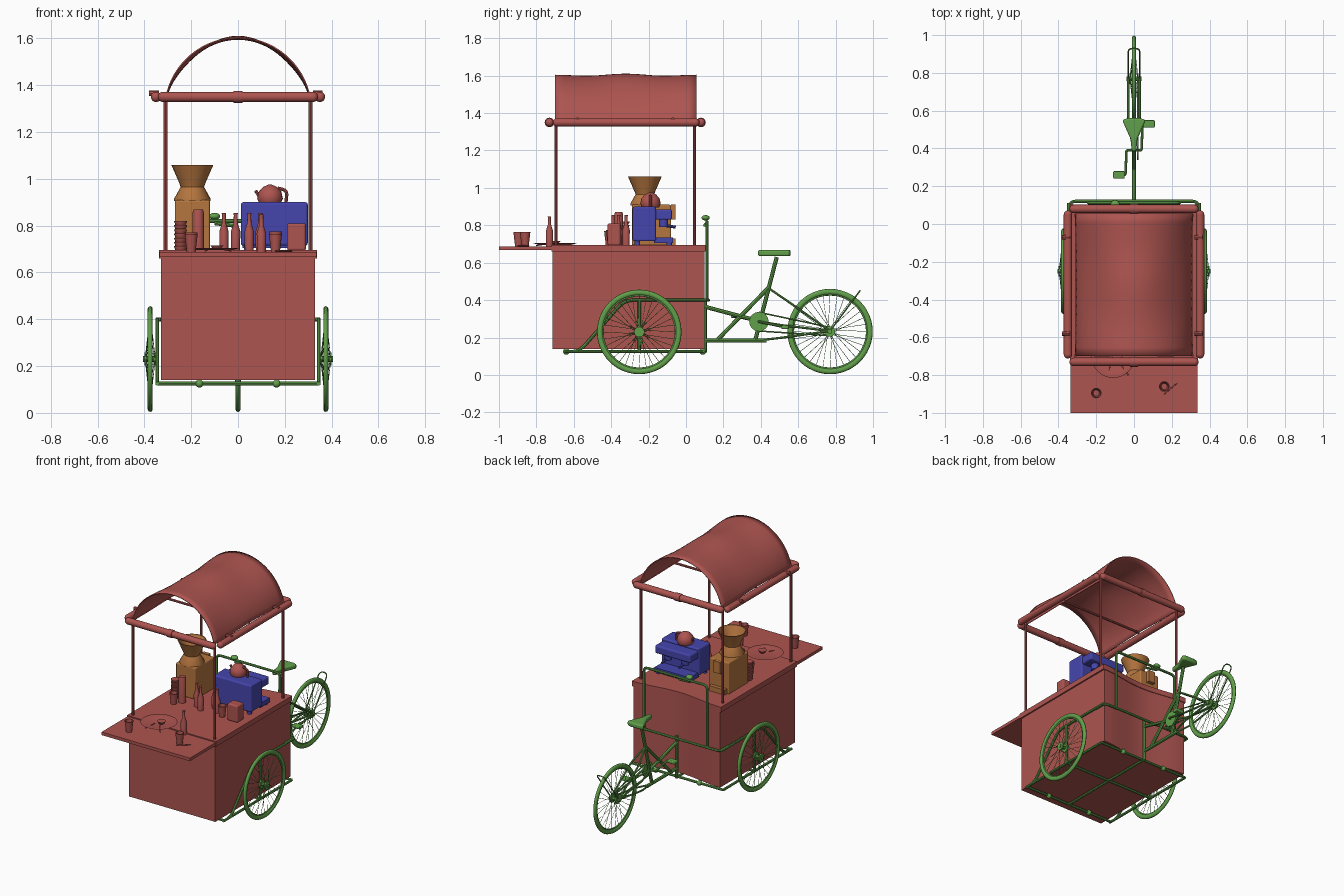
import bpy, bmesh, math
from mathutils import Vector

cube = bpy.data.objects.get("Cube")
if cube:
    bpy.data.objects.remove(cube, do_unlink=True)


def material(name, rgb):
    m = bpy.data.materials.new(name)
    m.use_nodes = True
    m.diffuse_color = (*rgb, 1)
    m.node_tree.nodes["Principled BSDF"].inputs["Base Color"].default_value = (*rgb, 1)
    return m


RED = material("brick_red", (0.42, 0.09, 0.08))
GREEN = material("leaf_green", (0.12, 0.35, 0.07))
BLUE = material("deep_blue", (0.06, 0.06, 0.42))
ORANGE = material("copper_orange", (0.46, 0.18, 0.05))


def finish(name, mat, smooth=True):
    o = bpy.context.object
    o.name = name
    o.data.materials.append(mat)
    if smooth:
        bpy.ops.object.shade_smooth_by_angle(angle=math.radians(40))
    return o


def activate(name, data):
    o = bpy.data.objects.new(name, data)
    bpy.context.collection.objects.link(o)
    bpy.ops.object.select_all(action='DESELECT')
    o.select_set(True)
    bpy.context.view_layer.objects.active = o
    return o


def box(name, x, y, z, mat, bevel=0):
    """Box from (min, max) ranges."""
    bpy.ops.mesh.primitive_cube_add(size=1, location=[sum(r) / 2 for r in (x, y, z)])
    bpy.context.object.scale = [r[1] - r[0] for r in (x, y, z)]
    bpy.ops.object.transform_apply(location=False, rotation=False)
    o = finish(name, mat, False)
    if bevel:
        b = o.modifiers.new("bevel", 'BEVEL')
        b.width, b.segments = bevel, 3
    return o


def ball(name, loc, r, mat, scale=(1, 1, 1)):
    bpy.ops.mesh.primitive_uv_sphere_add(segments=20, ring_count=12, radius=r, location=loc)
    bpy.context.object.scale = scale
    return finish(name, mat)


def rounded(pts, r):
    """Replace inner corners of a path with short arcs."""
    pts = [Vector(p) for p in pts]
    out = [pts[0]]
    for a, b, c in zip(pts, pts[1:], pts[2:]):
        p = b + (a - b).normalized() * min(r, (a - b).length / 2)
        q = b + (c - b).normalized() * min(r, (c - b).length / 2)
        for i in range(5):
            t = i / 4
            out.append(p * (1 - t) ** 2 + b * 2 * t * (1 - t) + q * t * t)
    return out + [pts[-1]]


def tubes(name, paths, r, mat, corner=0.03, sides=2):
    cu = bpy.data.curves.new(name, 'CURVE')
    cu.dimensions = '3D'
    cu.bevel_depth, cu.bevel_resolution, cu.use_fill_caps = r, sides, True
    for path in paths:
        pts = rounded(path, corner)
        sp = cu.splines.new('POLY')
        sp.points.add(len(pts) - 1)
        for p, v in zip(sp.points, pts):
            p.co = (*v, 1)
    activate(name, cu)
    bpy.ops.object.convert(target='MESH')
    return finish(name, mat)


def lathe(name, profile, loc, mat, n=20):
    """Revolve (radius, height) points around a vertical axis."""
    bm = bmesh.new()
    rings = [[bm.verts.new((r * math.cos(math.tau * i / n), r * math.sin(math.tau * i / n), z))
              for i in range(n)] for r, z in profile]
    for a, b in zip(rings, rings[1:]):
        for i in range(n):
            j = (i + 1) % n
            bm.faces.new((a[i], a[j], b[j], b[i]))
    bm.faces.new(rings[0][::-1])
    bm.faces.new(rings[-1])
    me = bpy.data.meshes.new(name)
    bm.to_mesh(me)
    bm.free()
    activate(name, me).location = loc
    return finish(name, mat)


def prism(name, outline, z, mat):
    """Extrude an (x, y) outline over a height range."""
    bm = bmesh.new()
    f = bm.faces.new([bm.verts.new((x, y, z[0])) for x, y in outline])
    top = bmesh.ops.extrude_face_region(bm, geom=[f])["geom"]
    bmesh.ops.translate(bm, vec=(0, 0, z[1] - z[0]), verts=[v for v in top if isinstance(v, bmesh.types.BMVert)])
    bmesh.ops.recalc_face_normals(bm, faces=bm.faces)
    me = bpy.data.meshes.new(name)
    bm.to_mesh(me)
    bm.free()
    activate(name, me)
    return finish(name, mat)


# Cabinet and counter with a gently hollowed back
def hollow_plan(w, front, back):
    xs = [w - 2 * w * i / 16 for i in range(17)]
    return [(-w, front), (w, front)] + [(x, back - 0.035 * math.cos(x / w * math.pi / 2) ** 2) for x in xs]


prism("cabinet", hollow_plan(0.328, -0.715, 0.10), (0.14, 0.665), RED)
prism("counter_top", hollow_plan(0.338, -0.72, 0.105), (0.66, 0.695), RED)
box("counter_flap", (-0.335, 0.335), (-1, -0.71), (0.667, 0.688), RED)

# Canopy posts and rails with ball ends
R = 0.022
for x in (-0.31, 0.31):
    for y in (-0.695, 0.045):
        tubes("canopy_post", [((x, y, 0.69), (x, y, 1.35))], 0.008, RED)
    side = math.copysign(0.35, x)
    tubes("side_rail", [((side, -0.69, 1.35), (side, 0.05, 1.35))], R, RED, sides=4)
    for y in (-0.58, -0.07):
        tubes("side_rail_clamp", [((side - 0.03, y, 1.365), (side + 0.012, y, 1.365))], 0.012, RED)
    for y in (-0.69, 0.05):
        ball("rail_end", (side, y, 1.35), R, RED)
for y in (-0.73, 0.08):
    tubes("cross_rail", [((-0.32, y, 1.35), (0.32, y, 1.35))], R, RED, sides=4)
    tubes("cross_rail_clamp", [((-0.02, y, 1.35), (0.02, y, 1.35))], R + 0.004, RED, sides=4)
    for x in (-0.32, 0.32):
        ball("rail_end", (x, y, 1.35), R, RED)
tubes("canopy_brace", [((-0.31, -0.32, 1.35), (0.31, -0.32, 1.35))], 0.008, RED)

# Arched cloth canopy, slightly slack between its supports
bm = bmesh.new()
rows = []
for j in range(17):
    v = j / 16
    slack = math.sin(math.pi * v) ** 2
    row = []
    for i in range(33):
        a = (i / 16 - 1) * math.radians(80)
        r = 0.316 * (1 - 0.06 * slack * math.sin(2 * a) ** 2)
        z = 1.289 + r * math.cos(a) + 0.004 * (1 - math.cos(4 * math.pi * v)) * -math.cos(a) + 0.006 * slack
        row.append(bm.verts.new((r * math.sin(a), -0.70 + 0.755 * v, z)))
    rows.append(row)
for a, b in zip(rows, rows[1:]):
    for i in range(32):
        bm.faces.new((a[i], a[i + 1], b[i + 1], b[i]))
me = bpy.data.meshes.new("canopy")
bm.to_mesh(me)
bm.free()
activate("canopy", me)
finish("canopy", RED).modifiers.new("thickness", 'SOLIDIFY').thickness = 0.006


# Spoked wheels
def wheel(name, c, radius, hub_half):
    x, y, z = c
    for part, major, minor in (("tyre", radius - 0.015, 0.015), ("rim", radius - 0.03, 0.006)):
        bpy.ops.mesh.primitive_torus_add(location=c, rotation=(0, math.pi / 2, 0), major_segments=48,
                                         minor_segments=10, major_radius=major, minor_radius=minor)
        bpy.context.object.scale.z = 0.75
        finish(name + "_" + part, GREEN)
    spokes = []
    for i in range(32):
        a = math.tau * i / 32
        b = a + (0.5 if i % 4 < 2 else -0.5)
        hx = x + (0.02 if i % 2 else -0.02)
        spokes.append(((hx, y + 0.02 * math.cos(b), z + 0.02 * math.sin(b)),
                       (x, y + (radius - 0.03) * math.cos(a), z + (radius - 0.03) * math.sin(a))))
    tubes(name + "_spokes", spokes, 0.0013, GREEN, sides=0)
    tubes(name + "_axle", [((x - hub_half, y, z), (x + hub_half, y, z))], 0.012, GREEN)
    for s in (-0.02, 0.02):
        tubes(name + "_hub", [((x + s - 0.005, y, z), (x + s + 0.005, y, z))], 0.028, GREEN, sides=4)


wheel("rear_wheel", (0, 0.77, 0.232), 0.228, 0.04)
T = 0.0085
for s in (-1, 1):
    x = s * 0.345
    wheel("side_wheel", (s * 0.375, -0.25, 0.23), 0.226, 0.03)
    # Side frame
    tubes("side_frame", [[(x, -0.65, 0.125), (x, -0.57, 0.125), (x, -0.33, 0.40), (x, 0.11, 0.40)],
                         [(x, -0.65, 0.125), (x, 0.09, 0.125)],
                         [(x, -0.25, 0.125), (x, -0.25, 0.40)]], T, GREEN, 0.05)
    for y in (-0.64, 0.09):
        ball("frame_foot", (s * 0.165, y, 0.125), 0.017, GREEN)

# Under frame, back loop and push handle
tubes("under_frame", [[(-0.345, y, 0.125), (0.345, y, 0.125)] for y in (-0.64, -0.25, 0.09)]
      + [[(0, -0.64, 0.125), (0, 0.10, 0.125)]], T, GREEN)
tubes("back_loop", [[(-0.34, 0.03, 0.40), (-0.34, 0.12, 0.40), (0.34, 0.12, 0.40), (0.34, 0.03, 0.40)]], T, GREEN)
tubes("push_handle", [[(-0.24, 0.112, 0.40), (-0.24, 0.112, 0.82), (0.24, 0.112, 0.82), (0.24, 0.112, 0.40)]], T, GREEN)
ball("bell", (-0.1, 0.105, 0.84), 0.024, GREEN, (1, 0.9, 0.6))
tubes("brake_lever", [[(-0.1, 0.11, 0.81), (-0.02, 0.10, 0.80)]], 0.008, GREEN)

# Cycle frame
tubes("cycle_frame", [[(0, 0.10, 0.12), (0, 0.10, 0.41)], [(0, 0.10, 0.185), (0, 0.43, 0.185)],
                      [(0, 0.10, 0.365), (0, 0.40, 0.285)], [(0, 0.17, 0.19), (0, 0.44, 0.465)],
                      [(0, 0.37, 0.185), (0, 0.485, 0.63)]], 0.011, GREEN)
stays = []
for s in (-0.03, 0.03):
    stays += [[(0, 0.44, 0.465), (s, 0.55, 0.39), (s, 0.77, 0.235)],
              [(0, 0.39, 0.285), (s, 0.52, 0.265), (s, 0.77, 0.235)],
              [(0, 0.39, 0.185), (s, 0.52, 0.20), (s, 0.77, 0.235)]]
tubes("wheel_stays", stays, 0.006, GREEN)
tubes("rear_hoop", [[(-0.03, 0.77, 0.235), (-0.03, 0.93, 0.45), (0.03, 0.93, 0.45), (0.03, 0.77, 0.235)]], 0.004, GREEN)

# Chain, cranks and pedals
tubes("chainring", [((0.015, 0.39, 0.285), (0.025, 0.39, 0.285))], 0.052, GREEN, sides=6)
tubes("chain", [[(0.02, 0.39, 0.285 + d), (0.02, 0.77, 0.232 + d * 0.45)] for d in (-0.05, 0.05)], 0.004, GREEN)
for s, y, z in ((1, 0.53, 0.255), (-1, 0.26, 0.315)):
    tubes("crank", [[(0, 0.39, 0.285), (s * 0.04, 0.39, 0.285), (s * 0.045, y, z), (s * 0.08, y, z)]], 0.007, GREEN, 0.01)
    box("pedal", sorted((s * 0.05, s * 0.11)), (y - 0.02, y + 0.02), (z - 0.01, z + 0.01), GREEN, 0.006)

# Saddle
half = [(0.012, 0.385), (0.018, 0.45), (0.045, 0.51), (0.062, 0.55), (0.035, 0.56)]
saddle = prism("saddle", half + [(-x, y) for x, y in reversed(half)], (0.635, 0.668), GREEN)
b = saddle.modifiers.new("bevel", 'BEVEL')
b.width, b.segments = 0.01, 3

# Coffee grinder
box("grinder_body", (-0.27, -0.12), (-0.29, -0.08), (0.693, 0.91), ORANGE, 0.008)
lathe("grinder_hopper", [(0.078, 0.905), (0.078, 0.915), (0.05, 0.965), (0.055, 0.98), (0.09, 1.06), (0.084, 1.06),
                         (0.045, 0.98)], (-0.195, -0.22, 0), ORANGE)
box("grinder_spout", (-0.22, -0.17), (-0.08, -0.055), (0.83, 0.91), ORANGE)
box("grinder_tray", (-0.255, -0.135), (-0.08, -0.055), (0.693, 0.73), ORANGE)

# Espresso machine facing the back
box("machine_body", (0.012, 0.298), (-0.285, -0.16), (0.715, 0.90), BLUE, 0.01)
box("machine_head", (0.02, 0.29), (-0.17, -0.075), (0.83, 0.885), BLUE, 0.01)
box("machine_tray", (0.02, 0.29), (-0.17, -0.07), (0.705, 0.735), BLUE)
for x in (0.09, 0.22):
    lathe("brew_group", [(0.025, 0.79), (0.025, 0.835)], (x, -0.12, 0), BLUE)
    tubes("filter_handle", [[(x, -0.12, 0.80), (x, -0.055, 0.79)]], 0.008, BLUE)
for x in (0.04, 0.27):
    for y in (-0.26, -0.09):
        lathe("machine_foot", [(0.015, 0.693), (0.015, 0.72)], (x, y, 0), BLUE)

# Kettle
lathe("kettle", [(0.045, 0.895), (0.055, 0.915), (0.048, 0.945), (0.03, 0.965), (0.008, 0.975)], (0.137, -0.19, 0), RED)
tubes("kettle_handle", [[(0.17, -0.19, 0.96), (0.21, -0.19, 0.95), (0.205, -0.19, 0.90)]], 0.007, RED, 0.02)
tubes("kettle_spout", [[(0.10, -0.19, 0.91), (0.075, -0.19, 0.95)]], 0.007, RED)

# Bottles, cups and tableware
BOTTLE = [(0.019, 0), (0.02, 0.08), (0.009, 0.115), (0.008, 0.15), (0.01, 0.16)]
CUP = [(0.019, 0), (0.027, 0.068), (0.028, 0.075), (0.023, 0.075), (0.016, 0.01)]
for x, y, z in ((-0.06, -0.36, 0.695), (-0.01, -0.39, 0.695), (0.048, -0.32, 0.695),
                (0.095, -0.36, 0.695), (0.10, -0.73, 0.688)):
    lathe("bottle", BOTTLE, (x, y, z), RED, 14)
for x, y, z in ((-0.2, -0.895, 0.688), (0.16, -0.86, 0.688), (0.16, -0.40, 0.7), (-0.2, -0.41, 0.695)):
    lathe("cup", CUP, (x, y, z), RED, 16)
lathe("tall_canister", [(0.024, 0), (0.024, 0.16), (0.02, 0.175)], (-0.17, -0.36, 0.695), RED)
for i in range(7):
    lathe("stacked_cup", [(0.021, 0), (0.028, 0.013), (0.028, 0.017)], (-0.245, -0.33, 0.695 + i * 0.018), RED, 16)
box("napkin_box", (0.21, 0.29), (-0.42, -0.35), (0.693, 0.81), RED, 0.01)
lathe("round_plate", [(0.085, 0), (0.115, 0.009), (0.112, 0.01), (0.085, 0.003)], (-0.11, -0.70, 0.695), RED, 32)
lathe("sauce_bowl", [(0.015, 0), (0.028, 0.018), (0.022, 0.018)], (-0.09, -0.70, 0.697), RED)
tubes("cutlery", [[(-0.08, -0.73, 0.702), (-0.03, -0.80, 0.692)], [(-0.12, -0.73, 0.702), (-0.14, -0.80, 0.692)],
                  [(0.16, -0.90, 0.691), (0.23, -0.84, 0.691)]], 0.003, RED)
